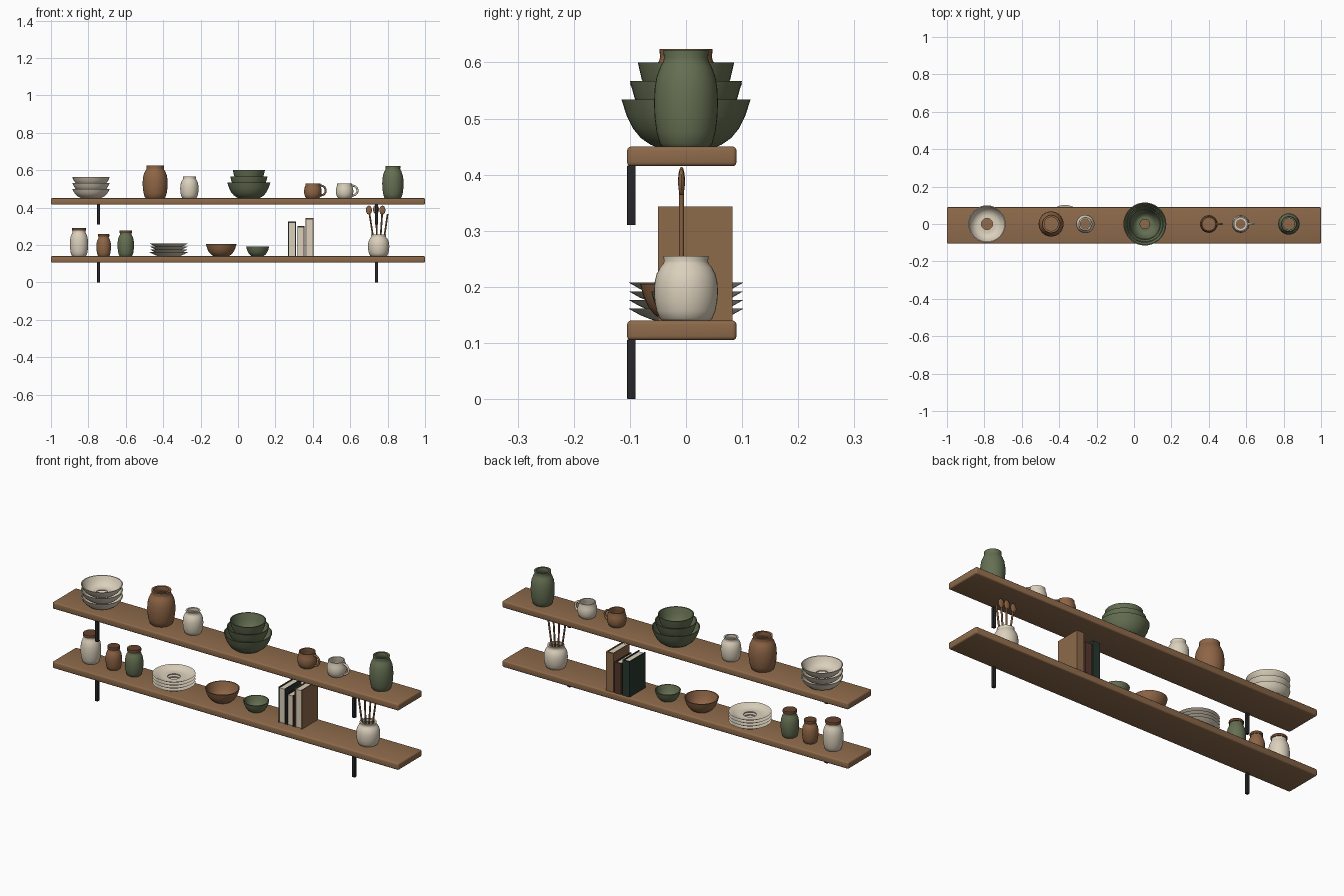
import bpy, bmesh, math
from mathutils import Vector

if "Cube" in bpy.data.objects:
    bpy.data.objects.remove(bpy.data.objects["Cube"])


def material(name, rgb):
    m = bpy.data.materials.new(name)
    m.diffuse_color = (*rgb, 1)
    m.use_nodes = True
    m.node_tree.nodes["Principled BSDF"].inputs["Base Color"].default_value = m.diffuse_color
    return m


WOOD = material("shelf wood", (0.27, 0.145, 0.07))
CLAY = material("brown clay", (0.27, 0.13, 0.06))
CREAM = material("cream glaze", (0.71, 0.63, 0.50))
GREEN = material("sage glaze", (0.13, 0.16, 0.085))
IRON = material("black iron", (0.02, 0.02, 0.022))
LID = material("dark lid wood", (0.13, 0.055, 0.028))
FOREST = material("dark green cover", (0.022, 0.04, 0.03))
MAROON = material("dark brown cover", (0.09, 0.04, 0.025))

LOW, HIGH = 0.14, 0.45  # shelf top heights


def finish(bm, name, mat, angle=40):
    bmesh.ops.recalc_face_normals(bm, faces=bm.faces)
    me = bpy.data.meshes.new(name)
    bm.to_mesh(me)
    bm.free()
    ob = bpy.data.objects.new(name, me)
    bpy.context.collection.objects.link(ob)
    me.materials.append(mat)
    bpy.ops.object.select_all(action='DESELECT')
    ob.select_set(True)
    bpy.context.view_layer.objects.active = ob
    bpy.ops.object.shade_smooth_by_angle(angle=math.radians(angle))
    return ob


def box(name, lo, hi, mat, bevel=0):
    bm = bmesh.new()
    bmesh.ops.create_cube(bm, size=1)
    for v in bm.verts:
        v.co = [lo[i] + (v.co[i] + 0.5) * (hi[i] - lo[i]) for i in range(3)]
    if bevel:
        bmesh.ops.bevel(bm, geom=bm.edges[:], offset=bevel, segments=3,
                        profile=0.5, affect='EDGES')
    return finish(bm, name, mat)


def lathe(name, profile, x, z, mat, segs=36):
    """Spin a closed (radius, height) outline around a vertical axis."""
    bm = bmesh.new()
    rings = []
    for i in range(segs):
        a = 2 * math.pi * i / segs
        rings.append([bm.verts.new((x + r * math.cos(a), r * math.sin(a), z + h))
                      for r, h in profile])
    n = len(profile)
    for i in range(segs):
        a, b = rings[i], rings[(i + 1) % segs]
        for j in range(n):
            k = (j + 1) % n
            bm.faces.new((a[j], b[j], b[k], a[k]))
    return finish(bm, name, mat)


def vessel(name, shape, x, z, r, h, wall, hole, mat):
    """Hollow pot: scaled outer shape, offset inner wall, open foot ring."""
    outer = [(a * r, b * h) for a, b in shape]
    inner = [(max(p - wall, hole * r), max(q, wall)) for p, q in reversed(outer)]
    return lathe(name, [(hole * r, 0)] + outer + inner + [(hole * r, wall)], x, z, mat)


JAR = [(.74, 0), (.82, .03), (.92, .15), (.98, .3), (1, .45), (.98, .6),
       (.92, .72), (.8, .83), (.71, .88), (.69, .92), (.71, 1)]
MUG = [(.72, 0), (.86, .08), (.97, .28), (1, .5), (.95, .7), (.86, .85), (.85, 1)]
BOWL = [(.48, 0), (.55, .04), (.7, .18), (.82, .38), (.92, .65), (1, 1)]
PLATE = [(.55, 0), (.62, .1), (.8, .45), (1, 1)]


def jar(name, x, z, r, h, mat, lid=False):
    vessel(name, JAR, x, z, r, h, r * .16, .55, mat)
    if lid:
        lathe(name + "_lid", [(.0005, 0), (r * .76, 0), (r * .78, .004),
                              (r * .78, .011), (r * .74, .014), (.0005, .014)],
              x, z + h - .006, LID)


def tube(name, pts, radius, mat, sides=10):
    cu = bpy.data.curves.new(name, 'CURVE')
    cu.dimensions = '3D'
    cu.bevel_depth = radius
    cu.bevel_resolution = 2
    cu.use_fill_caps = True
    sp = cu.splines.new('POLY')
    sp.points.add(len(pts) - 1)
    for p, c in zip(sp.points, pts):
        p.co = (*c, 1)
    cu.materials.append(mat)
    ob = bpy.data.objects.new(name, cu)
    bpy.context.collection.objects.link(ob)


def mug(name, x, mat):
    vessel(name, MUG, x, HIGH, .047, .078, .006, .55, mat)
    arc = [math.radians(-105 + 210 * i / 14) for i in range(15)]
    tube(name + "_handle", [(x + .043 + .026 * math.cos(a), 0,
                             HIGH + .041 + .026 * math.sin(a)) for a in arc], .0055, mat)


# Shelves and iron brackets
for label, top in (("lower", LOW), ("upper", HIGH)):
    box(label + "_shelf", (-1, -.105, top - .035), (1, .09, top), WOOD, .007)
    for side, x in (("left", -.745), ("right", .74)):
        box(f"{label}_{side}_bracket", (x - .008, -.105, top - .14),
            (x + .008, -.09, top - .034), IRON, .0015)

# Upper shelf: stacked bowls
for i in range(3):
    vessel(f"cream_bowl_{i}", BOWL, -.786, HIGH + .031 * i, .1, .05, .005, .3, CREAM)
    vessel(f"green_bowl_{i}", BOWL, .058, HIGH + .033 * i, (.115, .1, .086)[i],
           .084, .005, .29, GREEN)

# Upper shelf: jars and mugs
jar("large_brown_jar", -.443, HIGH, .067, .174, CLAY)
jar("small_cream_jar", -.26, HIGH, .049, .115, CREAM)
jar("green_vase", .828, HIGH, .057, .172, GREEN)
mug("brown_mug", .4, CLAY)
mug("cream_mug", .57, CREAM)

# Lower shelf: lidded jars
jar("cream_canister", -.85, LOW, .049, .142, CREAM, True)
jar("brown_canister", -.718, LOW, .039, .11, CLAY, True)
jar("green_canister", -.6, LOW, .044, .13, GREEN, True)

# Lower shelf: plates and single bowls
for i in range(4):
    vessel(f"plate_{i}", PLATE, -.37, LOW + .0155 * i, .102, .021, .004, .3, CREAM)
vessel("brown_bowl", BOWL, -.09, LOW, .082, .065, .005, .3, CLAY)
vessel("small_green_bowl", BOWL, .105, LOW, .062, .052, .005, .3, GREEN)

# Books: two boards, a spine at the back and a page block
for name, x0, x1, top, mat in (("green_book", .268, .309, .325, FOREST),
                               ("maroon_book", .317, .355, .302, MAROON),
                               ("brown_book", .362, .404, .343, WOOD)):
    t = .005
    box(name + "_left_cover", (x0, -.05, LOW), (x0 + t, .077, top), mat)
    box(name + "_right_cover", (x1 - t, -.05, LOW), (x1, .077, top), mat)
    box(name + "_spine", (x0, .076, LOW), (x1, .083, top), mat)
    box(name + "_pages", (x0 + t, -.046, LOW + .002), (x1 - t, .076, top - .005), CREAM)

# Utensil pot with wooden spoons and a stick
jar("utensil_pot", .752, LOW, .057, .115, CREAM)
for i, (xb, xt, zt, head) in enumerate(((.735, .7, .386, True), (.745, .738, .39, True),
                                        (.757, .772, .386, True), (.77, .8, .365, False))):
    tube(f"spoon_handle_{i}", [(xb, -.008, LOW + .02), (xt, -.008, zt)], .0045, CLAY)
    if head:
        bm = bmesh.new()
        bmesh.ops.create_uvsphere(bm, u_segments=20, v_segments=12, radius=1)
        for v in bm.verts:
            v.co = Vector((v.co.x * .016, v.co.y * .006, v.co.z * .024)) + Vector((xt, -.008, zt))
        finish(bm, f"spoon_head_{i}", CLAY)
